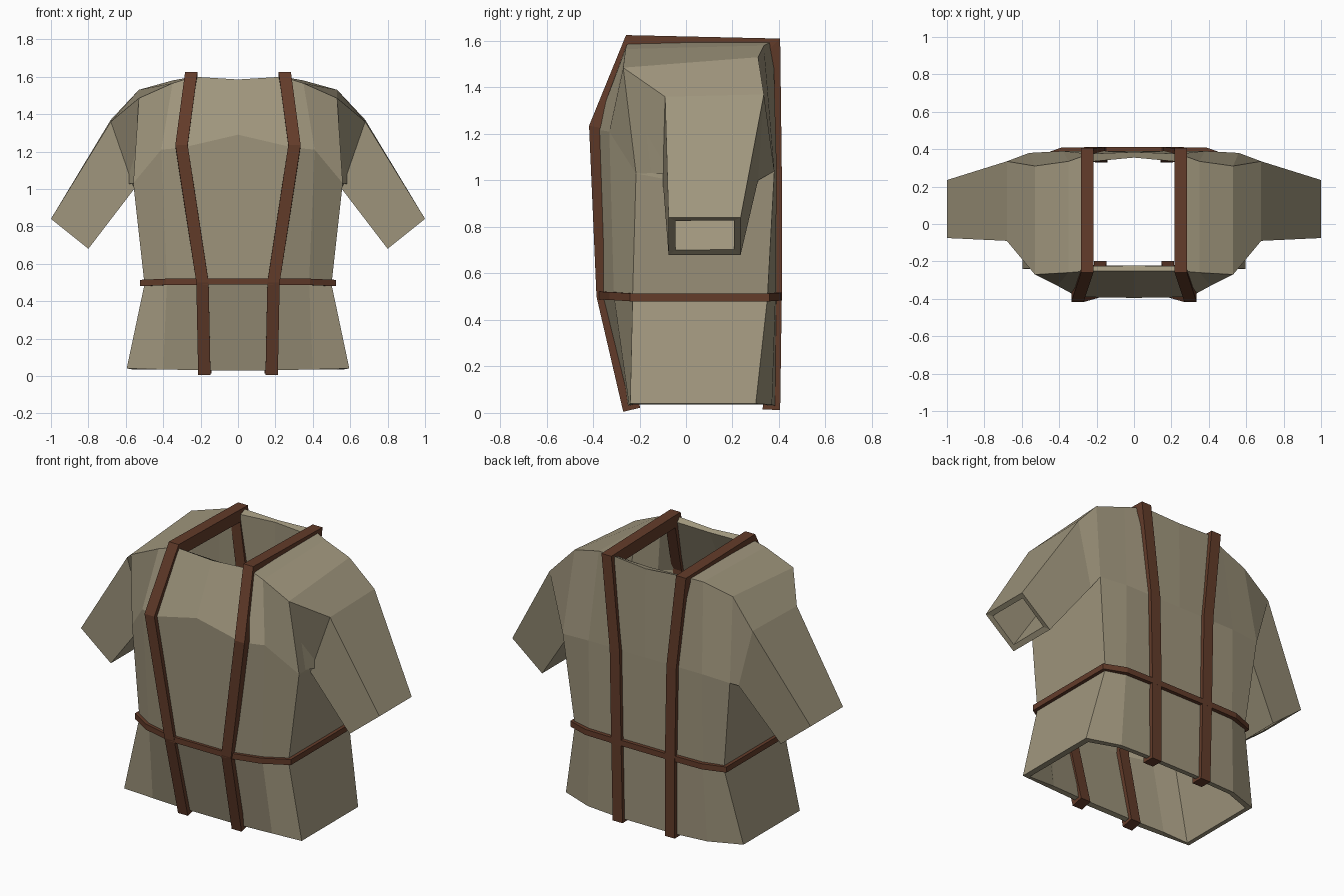
import bpy, bmesh
from mathutils import Vector

if "Cube" in bpy.data.objects:
    bpy.data.objects.remove(bpy.data.objects["Cube"])


def material(name, rgb):
    m = bpy.data.materials.new(name)
    m.diffuse_color = (*rgb, 1)
    m.use_nodes = True
    m.node_tree.nodes["Principled BSDF"].inputs["Base Color"].default_value = m.diffuse_color
    return m


CLOTH = material("khaki cloth", (0.35, 0.305, 0.205))
LEATHER = material("brown leather", (0.125, 0.045, 0.023))


def make_object(name, verts, faces, mat):
    me = bpy.data.meshes.new(name)
    me.from_pydata(verts, [], faces)
    me.materials.append(mat)
    ob = bpy.data.objects.new(name, me)
    bpy.context.collection.objects.link(ob)
    return ob


def mirror(ob):
    mod = ob.modifiers.new("mirror", 'MIRROR')
    mod.use_clip = True
    mod.merge_threshold = 0.002


# Tunic: half rings running from front centre round the side to back centre
hem = [(0, -.25, .03), (.18, -.25, .03), (.40, -.245, .035), (.595, -.24, .04),
       (.595, .30, .04), (.40, .37, .035), (.18, .385, .03), (0, .385, .03)]
waist = [(0, -.365, .5), (.19, -.365, .5), (.38, -.31, .5), (.50, -.23, .49),
         (.50, .35, .49), (.38, .385, .5), (.18, .39, .5), (0, .39, .5)]
chest = [(0, -.395, 1.29), (.30, -.39, 1.22), (.41, -.33, 1.21), (.56, -.215, 1.03),
         (.56, .38, 1.04), (.38, .39, 1.05), (.18, .39, 1.05), (0, .39, 1.05)]
top = [(0, -.25, 1.585), (.24, -.25, 1.6), (.35, -.26, 1.565), (.53, -.27, 1.485),
       (.53, .31, 1.53), (.35, .335, 1.58), (.24, .375, 1.6), (0, .385, 1.585)]
# Sleeve rings: bottom front, bottom back, top back, top front
elbow = [(.555, -.10, 1.0), (.57, .31, 1.0), (.68, .335, 1.37), (.68, -.09, 1.36)]
cuff = [(.80, -.075, .68), (.80, .235, .68), (1.0, .235, .84), (1.0, -.075, .84)]

verts = hem + waist + chest + top + elbow + cuff
faces = []
for r in range(3):
    for i in range(7):
        if r == 2 and i == 3:      # armhole
            continue
        a = r * 8 + i
        faces.append((a, a + 1, a + 9, a + 8))
for i in (1, 2):                   # shoulder yoke
    faces.append((24 + i, 25 + i, 30 - i, 31 - i))
rings = [(19, 20, 28, 27), (32, 33, 34, 35), (36, 37, 38, 39)]
for a, b in zip(rings, rings[1:]):
    for i in range(4):
        j = (i + 1) % 4
        faces.append((a[i], a[j], b[j], b[i]))
tunic = make_object("tunic", verts, faces, CLOTH)
mirror(tunic)
sol = tunic.modifiers.new("cloth thickness", 'SOLIDIFY')
sol.thickness = 0.03
sol.offset = -1
sol.use_even_offset = True


def inward_offsets(path, depth):
    """Mitred offset of an open 2D path towards its right-hand side."""
    out = []
    for i, p in enumerate(path):
        norms = []
        for a, b in ((i - 1, i), (i, i + 1)):
            if a >= 0 and b < len(path):
                d = (path[b] - path[a]).normalized()
                norms.append(Vector((d.y, -d.x)))
        n = sum(norms, Vector((0, 0))).normalized()
        out.append(p + n * depth / n.dot(norms[0]))
    return out


def bar(name, sections, cap_start=True, cap_end=True):
    """Skin a chain of four-cornered sections."""
    verts = [v for s in sections for v in s]
    faces = []
    for k in range(len(sections) - 1):
        for i in range(4):
            j = (i + 1) % 4
            faces.append((4 * k + i, 4 * k + j, 4 * k + 4 + j, 4 * k + 4 + i))
    if cap_start:
        faces.append((3, 2, 1, 0))
    if cap_end:
        e = len(verts)
        faces.append((e - 4, e - 3, e - 2, e - 1))
    ob = make_object(name, verts, faces, LEATHER)
    bm = bmesh.new()
    bm.from_mesh(ob.data)
    bmesh.ops.recalc_face_normals(bm, faces=bm.faces)
    bm.to_mesh(ob.data)
    bm.free()
    mirror(ob)
    return ob


# Shoulder straps: x centre, then outer y and z, from front hem over to back hem
strap = [(.18, -.27, .005), (.19, -.385, .5), (.302, -.417, 1.235), (.25, -.258, 1.625),
         (.25, .405, 1.61), (.19, .412, 1.05), (.18, .412, .5), (.175, .405, .013)]
outer = [Vector((y, z)) for x, y, z in strap]
inner = inward_offsets(outer, 0.075)
w = 0.033
bar("shoulder_strap", [
    [(x - w, *o), (x + w, *o), (x + w, *n), (x - w, *n)]
    for (x, _, _), o, n in zip(strap, outer, inner)])

# Waist belt: outer outline seen from above, with the height of its middle
belt = [(0, -.383, .505), (.19, -.383, .505), (.385, -.33, .503), (.523, -.24, .497),
        (.523, .36, .497), (.39, .408, .5), (.18, .412, .5), (0, .412, .5)]
outer = [Vector((x, y)) for x, y, z in belt]
inner = [p.copy() for p in inward_offsets([Vector((p.x, p.y)) for p in outer], -0.045)]
for p in (inner[0], inner[-1]):
    p.x = 0
h = 0.017
bar("waist_belt", [
    [(*o, z - h), (*o, z + h), (*n, z + h), (*n, z - h)]
    for (_, _, z), o, n in zip(belt, outer, inner)], False, False)
